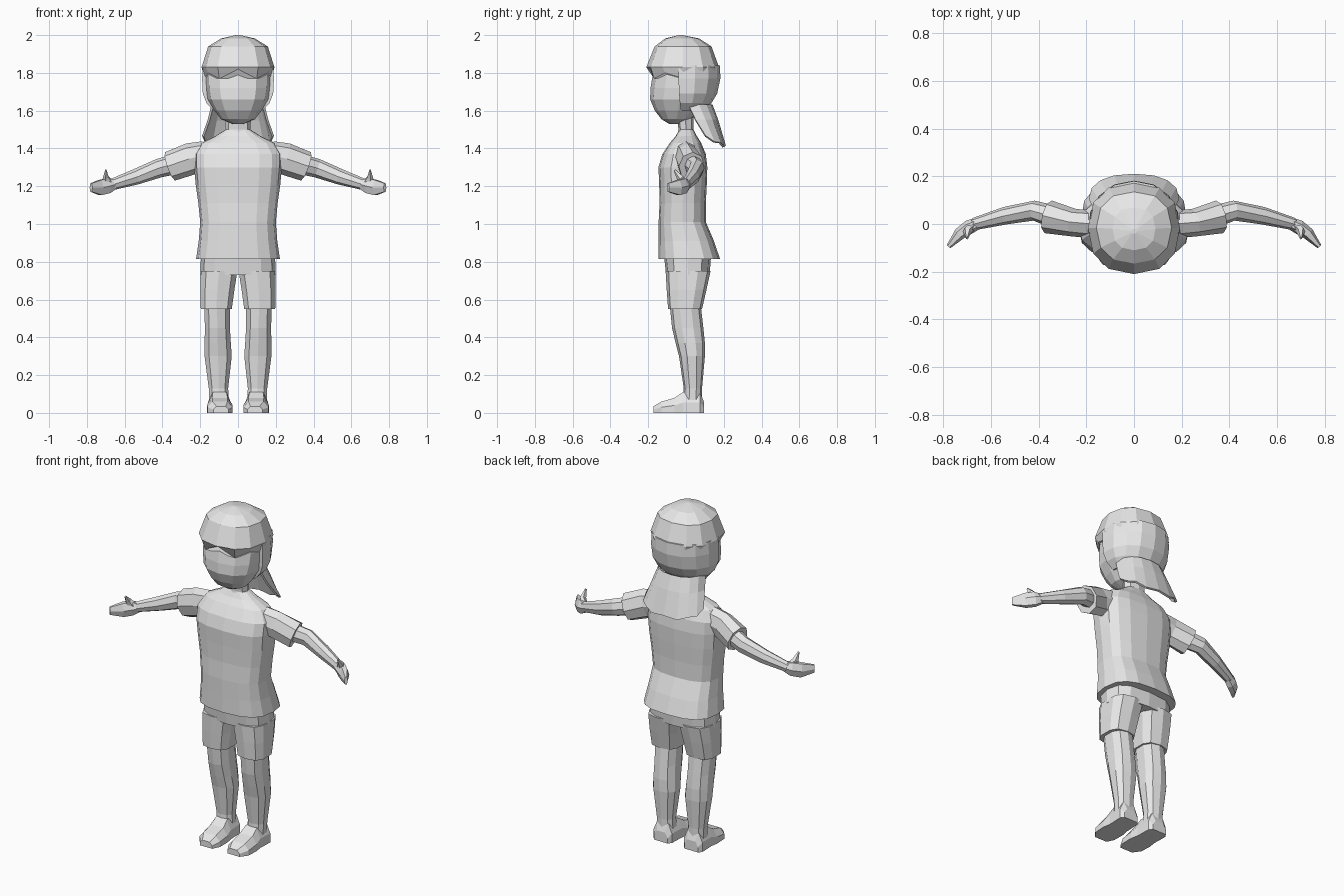
import bpy, bmesh, math
from mathutils import Vector

grey = bpy.data.materials.new("light grey")
grey.diffuse_color = (0.8, 0.8, 0.8, 1)


def skin(name, rings, mirror=False, closed=True, thick=0):
    """Join rings of points into a flat-faced skin; closed rings get end caps."""
    bm = bmesh.new()
    vs = [[bm.verts.new(p) for p in r] for r in rings]
    n = len(rings[0])
    for a, b in zip(vs, vs[1:]):
        for i in range(n if closed else n - 1):
            j = (i + 1) % n
            bm.faces.new((a[i], a[j], b[j], b[i]))
    if closed:
        bm.faces.new(vs[0])
        bm.faces.new(vs[-1])
    bmesh.ops.remove_doubles(bm, verts=bm.verts, dist=0.0005)
    bmesh.ops.recalc_face_normals(bm, faces=bm.faces)
    me = bpy.data.meshes.new(name)
    bm.to_mesh(me)
    bm.free()
    me.materials.append(grey)
    ob = bpy.data.objects.new(name, me)
    bpy.context.collection.objects.link(ob)
    if thick:
        m = ob.modifiers.new("thickness", 'SOLIDIFY')
        m.thickness, m.offset = thick, 0
    if mirror:
        m = ob.modifiers.new("mirror", 'MIRROR')
        m.use_mirror_merge = False
    return ob


def sp(v, e):
    return math.copysign(abs(v) ** e, v)


def oval(z, x0, x1, y0, y1, n=12, e=0.85, a0=-90, sweep=360):
    """Level ring filling the given x and y range; starts at the front."""
    cx, cy, rx, ry = (x0 + x1) / 2, (y0 + y1) / 2, (x1 - x0) / 2, (y1 - y0) / 2
    out = []
    for i in range(n):
        a = math.radians(a0 + sweep * i / (n if sweep == 360 else n - 1))
        out.append(Vector((cx + rx * sp(math.cos(a), e), cy + ry * sp(math.sin(a), e), z)))
    return out


def body(rows, **kw):
    return [oval(z, -r, r, y0, y1, **kw) for z, r, y0, y1 in rows]


def limb(rows, n=8):
    """Rings square to a path; rows are x, y, z, side radius, upright radius."""
    pts = [Vector(r[:3]) for r in rows]
    rings = []
    for i, r in enumerate(rows):
        t = (pts[min(i + 1, len(pts) - 1)] - pts[max(i - 1, 0)]).normalized()
        u = t.cross(Vector((0, 0, 1))).normalized()
        v = u.cross(t)
        rings.append([pts[i] + u * r[3] * math.cos(k * math.tau / n)
                      + v * r[4] * math.sin(k * math.tau / n) for k in range(n)])
    return rings


# shirt
skin("shirt", body([
    (0.815, 0.222, -0.145, 0.18), (0.91, 0.208, -0.145, 0.148),
    (1.01, 0.2, -0.145, 0.105), (1.11, 0.21, -0.14, 0.105),
    (1.21, 0.224, -0.142, 0.11), (1.3, 0.232, -0.146, 0.113),
    (1.37, 0.232, -0.125, 0.105), (1.43, 0.195, -0.085, 0.08),
    (1.465, 0.12, -0.055, 0.058), (1.5, 0.065, -0.035, 0.04)], n=16, e=0.75))
skin("sleeve", limb([
    (0.17, 0.0, 1.365, 0.06, 0.075), (0.25, 0.005, 1.345, 0.058, 0.085),
    (0.36, 0.03, 1.305, 0.07, 0.08)]), mirror=True)

# neck
skin("neck", body([(1.44, 0.08, -0.05, 0.05), (1.5, 0.066, -0.04, 0.04),
                   (1.6, 0.07, -0.05, 0.04)], n=8))

# arms, hands and thumbs
skin("arm", limb([
    (0.3, 0.02, 1.325, 0.05, 0.055), (0.42, 0.056, 1.295, 0.042, 0.05),
    (0.54, 0.035, 1.25, 0.037, 0.042), (0.67, 0.0, 1.208, 0.026, 0.03)]), mirror=True)
skin("hand", limb([
    (0.655, 0.003, 1.21, 0.025, 0.03), (0.69, -0.012, 1.202, 0.03, 0.045),
    (0.73, -0.04, 1.193, 0.026, 0.046), (0.778, -0.095, 1.193, 0.01, 0.026)], n=6), mirror=True)
skin("thumb", limb([
    (0.672, -0.005, 1.205, 0.02, 0.025), (0.7, -0.03, 1.245, 0.018, 0.02),
    (0.7, -0.06, 1.285, 0.005, 0.006)], n=5), mirror=True)

# shorts
skin("shorts_hips", body([(0.73, 0.2, -0.105, 0.125), (0.86, 0.195, -0.12, 0.135)], e=0.7))
skin("shorts_leg", [
    oval(0.55, 0.03, 0.2, -0.095, 0.085, n=10, e=0.7),
    oval(0.65, 0.016, 0.203, -0.102, 0.108, n=10, e=0.7),
    oval(0.75, 0.0, 0.2, -0.108, 0.13, n=10, e=0.7)], mirror=True)

# legs
skin("leg", [oval(z, *r, n=10) for z, *r in [
    (0.06, 0.045, 0.155, -0.015, 0.085), (0.13, 0.05, 0.157, -0.012, 0.085),
    (0.3, 0.03, 0.18, -0.037, 0.1), (0.37, 0.035, 0.18, -0.055, 0.1),
    (0.45, 0.04, 0.178, -0.074, 0.092), (0.57, 0.04, 0.182, -0.086, 0.078)]], mirror=True)

# shoes: flat-soled sections from heel to toe
shoe = []
for y, cx, w, h in [(0.094, 0.1, 0.045, 0.06), (0.075, 0.1, 0.06, 0.11), (-0.015, 0.097, 0.06, 0.11),
                    (-0.06, 0.096, 0.068, 0.08), (-0.13, 0.095, 0.066, 0.06), (-0.172, 0.09, 0.04, 0.035)]:
    shoe.append([(cx + w * a, y, h * b) for a, b in
                 [(-1, 0), (-1, 0.5), (-0.6, 1), (0.6, 1), (1, 0.5), (1, 0)]])
skin("shoe", shoe, mirror=True)

# head
skin("head", body([
    (1.53, 0.03, -0.09, -0.02), (1.555, 0.09, -0.13, 0.03), (1.6, 0.125, -0.165, 0.08),
    (1.66, 0.16, -0.19, 0.12), (1.72, 0.172, -0.188, 0.15), (1.78, 0.175, -0.178, 0.16),
    (1.88, 0.16, -0.17, 0.14)]))

# back hair: half shell behind the face
skin("back_hair", [oval(z, -r, r, -b - 0.02, b, n=9, a0=-8, sweep=196, e=0.95)
                   for z, r, b in [(1.6, 0.13, 0.1), (1.64, 0.168, 0.135), (1.69, 0.188, 0.165),
                                   (1.77, 0.192, 0.182), (1.84, 0.188, 0.18)]])

# crown hair with a jagged fringe below the brim
fringe = oval(1.8, -0.178, 0.178, -0.19, 0.17)
for i in (1, 3, 9, 11):
    fringe[i].z = 1.77
fringe[0].z = 1.82
skin("crown_hair", [fringe] + body([
    (1.83, 0.193, -0.21, 0.175), (1.94, 0.158, -0.166, 0.135),
    (1.982, 0.09, -0.11, 0.07), (2.0, 0.012, -0.04, -0.02)]))

# hanging hair at the nape
lower = oval(1.44, -0.185, 0.185, 0.0, 0.205, n=9, a0=0, sweep=180)
for i, p in enumerate(lower):
    p.z = 1.465 - 0.05 * math.sin(math.pi * i / 8) - 0.012 * (i % 2)
skin("nape_hair", [oval(1.63, -0.135, 0.135, -0.11, 0.135, n=9, a0=0, sweep=180),
                   oval(1.55, -0.155, 0.155, -0.065, 0.165, n=9, a0=0, sweep=180), lower],
     closed=False, thick=0.012)
